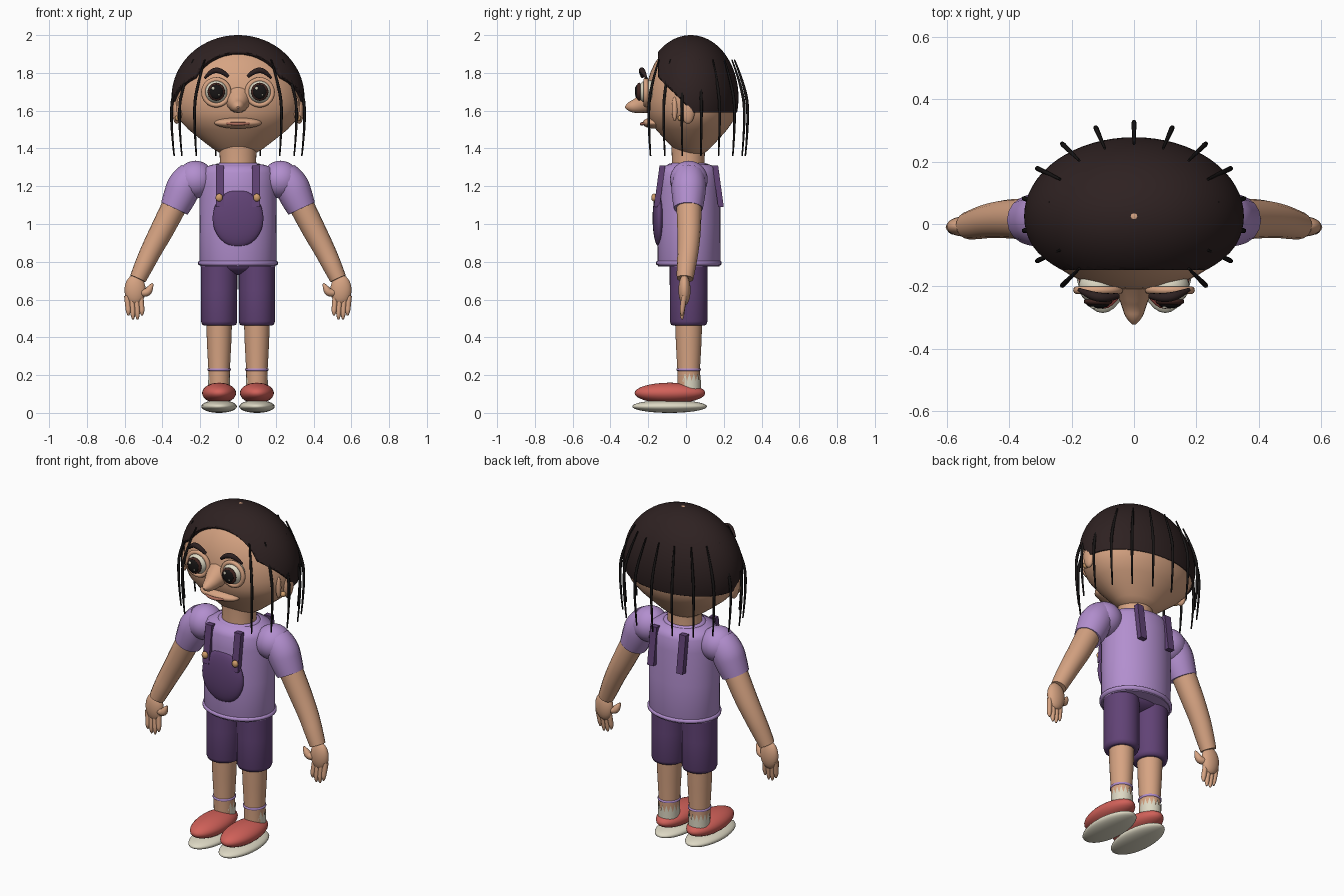
import bpy, bmesh, math
from mathutils import Vector

cube = bpy.data.objects.get("Cube")
if cube:
    bpy.data.objects.remove(cube, do_unlink=True)


def material(name, srgb):
    """Flat material from an sRGB triple."""
    col = [(c / 12.92) if c < 0.04 else ((c + 0.055) / 1.055) ** 2.4 for c in srgb] + [1]
    m = bpy.data.materials.new(name)
    m.use_nodes = True
    m.diffuse_color = col
    m.node_tree.nodes["Principled BSDF"].inputs["Base Color"].default_value = col
    return m


SKIN = material("skin", (0.84, 0.64, 0.51))
HAIR = material("dark hair", (0.18, 0.13, 0.13))
STRAND = material("black strands", (0.09, 0.08, 0.08))
LILAC = material("lilac cloth", (0.70, 0.56, 0.81))
PURPLE = material("purple cloth", (0.38, 0.26, 0.46))
RED = material("red shoe", (0.82, 0.38, 0.35))
CREAM = material("cream", (0.87, 0.85, 0.77))
IRIS = material("brown iris", (0.26, 0.15, 0.13))
LIP = material("lip", (0.68, 0.43, 0.36))
TAN = material("tan button", (0.82, 0.62, 0.42))


def finish(name, bm, mat, smooth=True):
    bmesh.ops.recalc_face_normals(bm, faces=bm.faces)
    mesh = bpy.data.meshes.new(name)
    bm.to_mesh(mesh)
    bm.free()
    for p in mesh.polygons:
        p.use_smooth = smooth and len(p.vertices) <= 4
    mesh.materials.append(mat)
    ob = bpy.data.objects.new(name, mesh)
    bpy.context.collection.objects.link(ob)
    return ob


def ball(name, loc, radii, mat, seg=32):
    bm = bmesh.new()
    bmesh.ops.create_uvsphere(bm, u_segments=seg, v_segments=seg // 2, radius=1)
    for v in bm.verts:
        v.co = Vector(a * b for a, b in zip(v.co, radii)) + Vector(loc)
    return finish(name, bm, mat)


def loft(name, centre, rings, mat, squash=1.0, seg=32, cap=True, jag=0.0):
    """Stacked elliptical rings given as (height, half width)."""
    bm = bmesh.new()
    rows = []
    for k, (z, r) in enumerate(rings):
        row = []
        for i in range(seg):
            a = math.tau * i / seg
            drop = jag * (i % 2) if k == len(rings) - 1 else 0
            row.append(bm.verts.new((centre[0] + r * math.cos(a),
                                     centre[1] + r * squash * math.sin(a), z - drop)))
        rows.append(row)
    for lo, hi in zip(rows, rows[1:]):
        for i in range(seg):
            j = (i + 1) % seg
            bm.faces.new((lo[i], lo[j], hi[j], hi[i]))
    if cap:
        bm.faces.new(rows[0])
        bm.faces.new(rows[-1])
    return finish(name, bm, mat)


def tube(name, points, mat, res=4):
    """Round tube along a smooth path of (x, y, z, radius)."""
    cu = bpy.data.curves.new(name, "CURVE")
    cu.dimensions = "3D"
    cu.bevel_depth = 1
    cu.bevel_resolution = res
    cu.use_fill_caps = True
    sp = cu.splines.new("NURBS")
    sp.points.add(len(points) - 1)
    for p, (x, y, z, r) in zip(sp.points, points):
        p.co = (x, y, z, 1)
        p.radius = r
    sp.order_u = 3
    sp.use_endpoint_u = True
    sp.resolution_u = 6
    tmp = bpy.data.objects.new(name + "_path", cu)
    bpy.context.collection.objects.link(tmp)
    mesh = bpy.data.meshes.new_from_object(tmp.evaluated_get(bpy.context.evaluated_depsgraph_get()))
    bpy.data.objects.remove(tmp, do_unlink=True)
    bm = bmesh.new()
    bm.from_mesh(mesh)
    bpy.data.meshes.remove(mesh)
    return finish(name, bm, mat)


def strap(name, x, y_top, y_bottom, out):
    """Flat slanted strap with thickness."""
    bm = bmesh.new()
    bmesh.ops.create_cube(bm, size=1)
    for v in bm.verts:
        y = y_top if v.co.z > 0 else y_bottom
        v.co = (x + v.co.x * 0.042, y + out * v.co.y * 0.03, 1.2 + v.co.z * 0.22)
    return finish(name, bm, PURPLE, False)


# Head: egg shape, narrow at the chin
loft("head", (0, 0.03), [(1.366, 0.05), (1.372, 0.09), (1.4, 0.135), (1.45, 0.2), (1.5, 0.262),
     (1.55, 0.31), (1.6, 0.332), (1.65, 0.338), (1.7, 0.335), (1.75, 0.325), (1.8, 0.305),
     (1.85, 0.273), (1.9, 0.225), (1.95, 0.15), (1.97, 0.09), (1.98, 0.03)],
     SKIN, squash=0.72, seg=48)

# Hair cap: ellipsoid trimmed by three planes, with thickness
bm = bmesh.new()
bmesh.ops.create_uvsphere(bm, u_segments=64, v_segments=40, radius=1)
for v in bm.verts:
    v.co = (v.co.x * 0.352, 0.025 + v.co.y * 0.253, 1.67 + v.co.z * 0.33)
for point, normal in (((0, -0.148, 0), (0, 1, 0)), ((0, 0, 1.59), (0, 0, 1)),
                      ((0, 0.04, 1.59), (0, 1, 1))):
    bmesh.ops.bisect_plane(bm, geom=bm.verts[:] + bm.edges[:] + bm.faces[:], dist=1e-5,
                           plane_co=point, plane_no=normal, clear_inner=True)
hair = finish("hair_cap", bm, HAIR)
shell = hair.modifiers.new("thickness", "SOLIDIFY")
shell.thickness = 0.02
shell.offset = -1
ball("crown_spot", (0, 0.025, 1.991), (0.026, 0.022, 0.0095), SKIN, 16)

# Loose strands fanned around the sides and back
for n in range(15):
    a = math.radians(-50 + 20 * n)
    path = [(f * 0.35 * math.cos(a), 0.03 + f * 0.29 * math.sin(a), z, r) for f, z, r in
            ((0.78, 1.87, 0.004), (0.96, 1.74, 0.008), (1.05, 1.58, 0.008), (0.98, 1.36, 0.004))]
    tube("hair_strand", path, STRAND, 2)

# Nose, lips and neck
tube("nose", [(0, -0.16, 1.66, 0.09), (0, -0.21, 1.645, 0.06), (0, -0.26, 1.625, 0.04),
              (0, -0.305, 1.62, 0.026), (0, -0.322, 1.618, 0.005)], SKIN, 6)
ball("muzzle", (0, -0.17, 1.535), (0.125, 0.06, 0.03), SKIN)
tube("mouth_line", [(-0.07, -0.21, 1.533, 0.005), (-0.035, -0.235, 1.53, 0.009),
                    (0.035, -0.235, 1.53, 0.009), (0.07, -0.21, 1.533, 0.005)], LIP)
loft("neck", (0, 0.012), [(1.27, 0.1), (1.34, 0.096), (1.42, 0.1)], SKIN, 0.9)

# Shirt body, hem, collar and bib
loft("shirt_body", (0, 0.015), [(0.775, 0.197), (0.79, 0.203), (1.0, 0.204), (1.2, 0.203),
     (1.27, 0.196), (1.3, 0.18), (1.316, 0.13)], LILAC, 0.82)
loft("shirt_hem", (0, 0.015), [(0.78, 0.2), (0.786, 0.212), (0.8, 0.212), (0.806, 0.2)], LILAC, 0.82)
loft("collar", (0, 0.012), [(1.3, 0.12), (1.318, 0.118), (1.322, 0.1)], LILAC, 0.9)
ball("bib", (0, -0.142, 1.03), (0.135, 0.035, 0.152), PURPLE)

# Everything that comes in pairs
for s, side in ((1, "left"), (-1, "right")):
    def mirrored(points):
        return [(s * p[0],) + tuple(p[1:]) for p in points]

    # Eye with lid rim, iris, pupil, glints and brow
    ex, ez = s * 0.115, 1.7
    ball(side + "_eyeball", (ex, -0.2, ez), (0.062, 0.058, 0.062), CREAM)
    ball(side + "_iris", (ex, -0.248, ez), (0.046, 0.017, 0.048), IRIS, 24)
    ball(side + "_pupil", (ex, -0.257, ez), (0.036, 0.013, 0.038), STRAND, 24)
    for dx, dz, r in ((-0.016, 0.018, 0.009), (0.014, -0.016, 0.005)):
        ball(side + "_glint", (ex + dx, -0.266, ez + dz), (r, 0.005, r), CREAM, 12)
    bpy.ops.mesh.primitive_torus_add(location=(ex, -0.212, ez - 0.003), major_radius=0.067,
        minor_radius=0.013, major_segments=32, minor_segments=10, rotation=(math.pi / 2, 0, 0))
    lid = bpy.context.object
    lid.name = side + "_eyelid"
    lid.data.materials.append(SKIN)
    bpy.ops.object.shade_smooth()
    tube(side + "_brow", mirrored([(0.052, -0.23, 1.78, 0.009), (0.085, -0.238, 1.812, 0.015),
         (0.14, -0.23, 1.815, 0.015), (0.176, -0.21, 1.772, 0.006)]), HAIR)

    # Ear and earring
    ball(side + "_ear", (s * 0.325, 0.01, 1.605), (0.024, 0.038, 0.075), SKIN, 24)
    ball(side + "_ear_fold", (s * 0.31, -0.06, 1.61), (0.015, 0.015, 0.065), SKIN, 16)
    ball(side + "_earring", (s * 0.318, -0.028, 1.56), (0.016, 0.016, 0.016), TAN, 16)

    # Shoulder, sleeve and arm
    ball(side + "_shoulder", (s * 0.225, 0.015, 1.235), (0.1, 0.1, 0.1), LILAC)
    tube(side + "_sleeve", mirrored([(0.24, 0.015, 1.25, 0.085), (0.28, 0.015, 1.215, 0.093),
         (0.31, 0.013, 1.14, 0.088), (0.337, 0.012, 1.082, 0.077)]), LILAC, 6)
    tube(side + "_arm", mirrored([(0.31, 0.015, 1.15, 0.068), (0.39, 0.018, 0.99, 0.064),
         (0.46, 0.012, 0.86, 0.056), (0.505, 0, 0.765, 0.05), (0.53, -0.005, 0.71, 0.044)]), SKIN, 6)

    # Hand: palm, thumb and four fingers
    ball(side + "_palm", (s * 0.545, -0.008, 0.65), (0.056, 0.032, 0.082), SKIN, 24)
    tube(side + "_thumb", mirrored([(0.52, -0.01, 0.64, 0.02), (0.485, -0.018, 0.63, 0.022),
         (0.465, -0.022, 0.66, 0.019), (0.452, -0.024, 0.685, 0.005)]), SKIN)
    for k in range(4):
        x, tip = 0.51 + k * 0.024, 0.495 + (0.02 if k in (0, 3) else 0)
        tube(side + "_finger", mirrored([(x + 0.006, -0.01, 0.62, 0.015), (x, -0.018, 0.56, 0.0145),
             (x - 0.002, -0.022, tip + 0.015, 0.0125), (x - 0.002, -0.02, tip, 0.004)]), SKIN, 3)

    # Straps and buttons
    strap(side + "_front_strap", s * 0.096, -0.125, -0.155, -1)
    strap(side + "_back_strap", s * 0.096, 0.155, 0.185, 1)
    ball(side + "_button", (s * 0.1, -0.17, 1.14), (0.019, 0.014, 0.021), TAN, 16)

    # Shorts leg, bare leg, sock and ankle band
    c = (s * 0.1, 0.014)
    loft(side + "_shorts_leg", c, [(0.463, 0.08), (0.467, 0.09), (0.485, 0.096), (0.65, 0.096),
         (0.8, 0.097)], PURPLE, 1.04)
    loft(side + "_leg", c, [(0.1, 0.056), (0.23, 0.057), (0.36, 0.064), (0.5, 0.069)], SKIN, 1.05)
    loft(side + "_sock", (c[0], c[1] + 0.004), [(0.1, 0.058), (0.15, 0.058), (0.21, 0.059)], CREAM,
         1.04, cap=False, jag=0.04)
    loft(side + "_ankle_band", c, [(0.222, 0.055), (0.225, 0.062), (0.234, 0.062), (0.237, 0.055)],
         LILAC, 1.05)

    # Shoe and sole
    ball(side + "_shoe", (s * 0.1, -0.085, 0.105), (0.09, 0.187, 0.055), RED)
    ball(side + "_sole", (s * 0.1, -0.087, 0.034), (0.094, 0.198, 0.034), CREAM)

# Small bridge of shorts between the legs, under the shirt
ball("shorts_seat", (0, 0.014, 0.79), (0.17, 0.1, 0.06), PURPLE)
